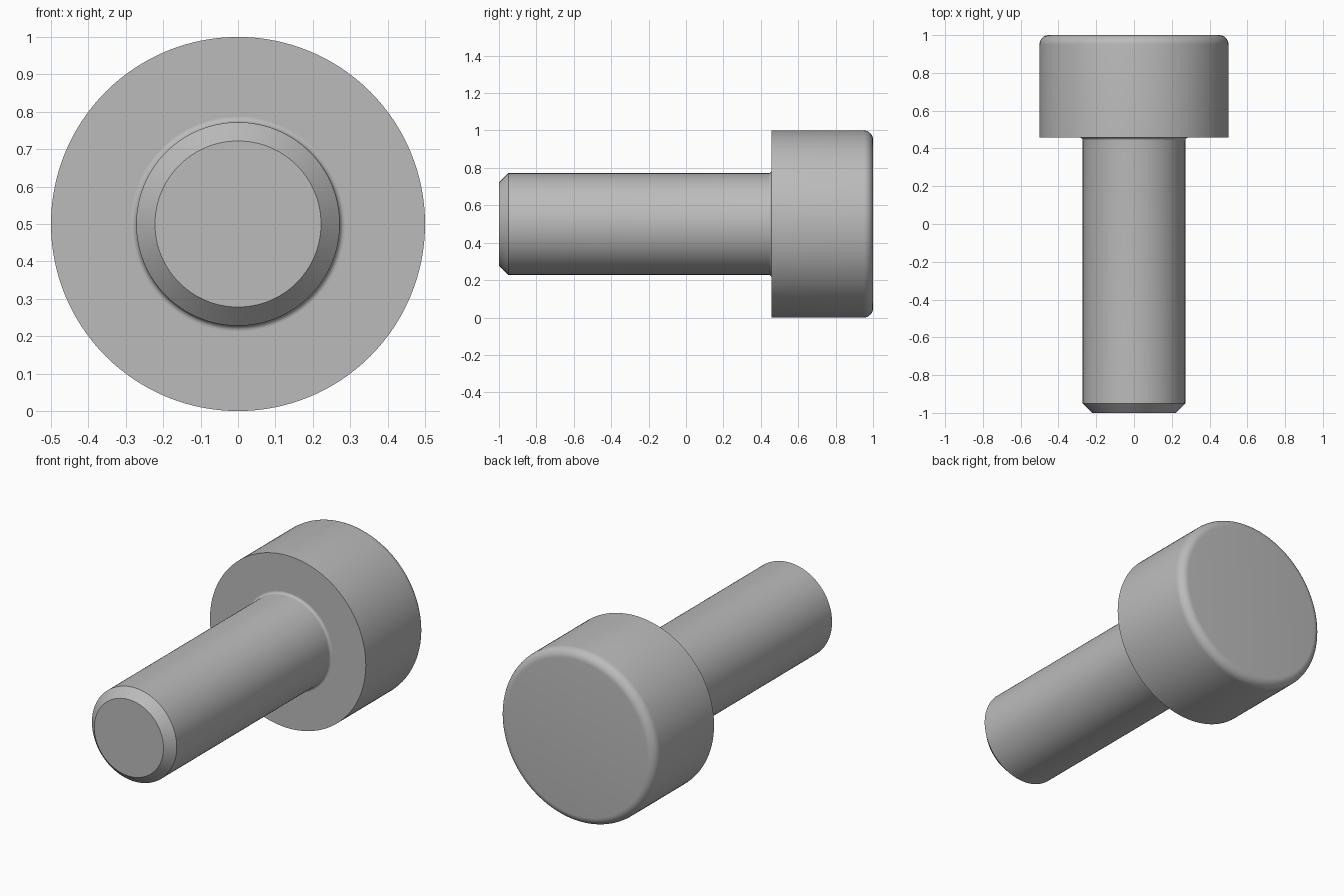
import bpy
import bmesh
from math import cos, sin, pi, radians

SEGMENTS = 128
AXIS_Z = 0.5
HEAD_R, SHANK_R = 0.5, 0.272
HEAD_Y, TIP_Y, BACK_Y = 0.457, -1.0, 1.0
CHAMFER, UNDER_FILLET, TOP_FILLET = 0.05, 0.015, 0.05

cube = bpy.data.objects.get("Cube")
if cube:
    bpy.data.objects.remove(cube, do_unlink=True)

steel = bpy.data.materials.new("steel_grey")
steel.use_nodes = True
colour = (0.5, 0.5, 0.5, 1.0)
steel.diffuse_color = colour
steel.node_tree.nodes["Principled BSDF"].inputs["Base Color"].default_value = colour


def arc(radius, y, size, start, end, steps=8):
    """Quarter-round profile points (radius, y) about a centre."""
    angles = [radians(start + (end - start) * i / steps) for i in range(steps + 1)]
    return [(radius + size * cos(a), y + size * sin(a)) for a in angles]


def revolve(name, profile, cap_front=False, cap_back=False):
    """Turn a front-to-back profile around the horizontal y axis."""
    bm = bmesh.new()
    rings = []
    for r, y in profile:
        turns = [2 * pi * k / SEGMENTS for k in range(SEGMENTS)]
        rings.append([bm.verts.new((r * cos(t), y, AXIS_Z + r * sin(t))) for t in turns])
    for a, b in zip(rings, rings[1:]):
        for k in range(SEGMENTS):
            n = (k + 1) % SEGMENTS
            bm.faces.new((a[k], b[k], b[n], a[n]))
    if cap_front:
        bm.faces.new(rings[0])
    if cap_back:
        bm.faces.new(rings[-1][::-1])
    mesh = bpy.data.meshes.new(name)
    bm.to_mesh(mesh)
    bm.free()
    mesh.materials.append(steel)
    obj = bpy.data.objects.new(name, mesh)
    bpy.context.collection.objects.link(obj)
    bpy.ops.object.select_all(action='DESELECT')
    obj.select_set(True)
    bpy.context.view_layer.objects.active = obj
    bpy.ops.object.shade_smooth_by_angle(angle=radians(30))
    return obj


# Shank with a chamfered tip and a small fillet flaring into the head
flare_r = SHANK_R + UNDER_FILLET
shank = [(SHANK_R - CHAMFER, TIP_Y), (SHANK_R, TIP_Y + CHAMFER)]
shank += arc(flare_r, HEAD_Y - UNDER_FILLET, UNDER_FILLET, 180, 90)
revolve("shank", shank, cap_front=True)

# Head with a flat underside and a rounded rear rim
head = [(flare_r, HEAD_Y), (HEAD_R, HEAD_Y)]
head += arc(HEAD_R - TOP_FILLET, BACK_Y - TOP_FILLET, TOP_FILLET, 0, 90)
revolve("head", head, cap_back=True)
